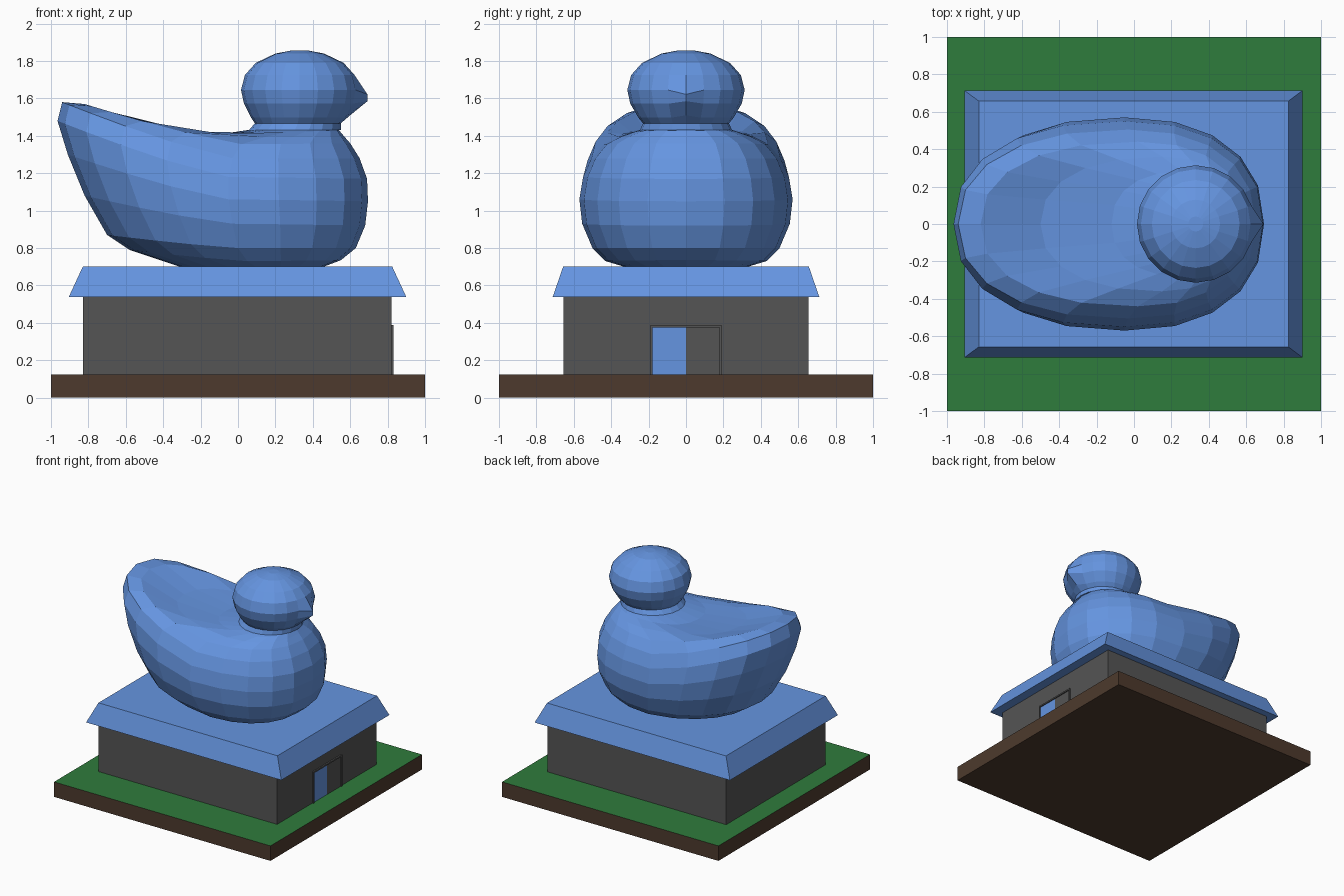
import bpy, bmesh, math

if "Cube" in bpy.data.objects:
    bpy.data.objects.remove(bpy.data.objects["Cube"])


def material(name, rgb):
    m = bpy.data.materials.new(name)
    m.diffuse_color = (*rgb, 1)
    m.use_nodes = True
    m.node_tree.nodes["Principled BSDF"].inputs["Base Color"].default_value = m.diffuse_color
    return m


BLUE = material("blue", (0.13, 0.30, 0.75))
GREEN = material("grass_green", (0.028, 0.20, 0.045))
BROWN = material("soil_brown", (0.075, 0.042, 0.026))
GREY = material("dark_grey", (0.09, 0.09, 0.09))


def finish(name, bm, *mats):
    bmesh.ops.recalc_face_normals(bm, faces=bm.faces)
    me = bpy.data.meshes.new(name)
    bm.to_mesh(me)
    bm.free()
    for m in mats:
        me.materials.append(m)
    ob = bpy.data.objects.new(name, me)
    bpy.context.collection.objects.link(ob)
    return ob


def loft(bm, rings):
    """Skin closed loops of points and cap both ends."""
    loops = [[bm.verts.new(p) for p in r] for r in rings]
    for a, b in zip(loops, loops[1:]):
        for i in range(len(a)):
            j = (i + 1) % len(a)
            bm.faces.new((a[i], a[j], b[j], b[i]))
    bm.faces.new(loops[0][::-1])
    bm.faces.new(loops[-1])
    return loops


def rect(x0, x1, y0, y1, z):
    return [(x0, y0, z), (x1, y0, z), (x1, y1, z), (x0, y1, z)]


def block(name, x, y, z, *mats):
    bm = bmesh.new()
    loft(bm, [rect(*x, *y, z[0]), rect(*x, *y, z[1])])
    return finish(name, bm, *mats)


# Ground slab: brown sides, grass on top
slab = block("ground_slab", (-1, 1), (-1, 1), (0, 0.125), BROWN, GREEN)
for f in slab.data.polygons:
    if f.normal.z > 0.5:
        f.material_index = 1

# Building walls and sloped-edge roof
block("walls", (-0.83, 0.82), (-0.655, 0.655), (0.125, 0.545), GREY)
bm = bmesh.new()
loft(bm, [rect(-0.905, 0.9, -0.713, 0.713, 0.538),
          rect(-0.83, 0.825, -0.657, 0.657, 0.70)])
finish("roof", bm, BLUE)

# Doorway: thin frame with one blue and one grey leaf
for side, leaf_mat in ((-1, BLUE), (1, GREY)):
    tag = "left" if side < 0 else "right"
    block("door_jamb_" + tag, (0.81, 0.832), sorted((side * 0.178, side * 0.19)),
          (0.125, 0.376), GREY)
    block("door_leaf_" + tag, (0.81, 0.823), sorted((0, side * 0.178)),
          (0.125, 0.376), leaf_mat)
block("door_lintel", (0.81, 0.832), (-0.19, 0.19), (0.376, 0.388), GREY)

# Bird: rings run level at the breast and tilt up toward the tail
SEG = 20


def bird_ring(xf, zf, xw, w, zw, xb, zb, n=2.3):
    pts = []
    for i in range(SEG):
        a = 2 * math.pi * i / SEG
        c, s = math.cos(a), math.sin(a)
        u = abs(c) ** (2 / n)
        y = math.copysign(abs(s) ** (2 / n), s) * w
        xe, ze = (xf, zf) if c > 0 else (xb, zb)
        pts.append((xw + (xe - xw) * u, y, zw + (ze - zw) * u ** 1.2))
    return pts


# front x, front z, widest x, half width, widest z, back x, back z
body = [
    (0.45, 0.697, 0.10, 0.32, 0.697, -0.30, 0.697),
    (0.55, 0.735, 0.05, 0.43, 0.73, -0.58, 0.79),
    (0.63, 0.80, 0.00, 0.50, 0.80, -0.70, 0.87),
    (0.68, 0.92, -0.03, 0.555, 0.93, -0.82, 1.08),
    (0.695, 1.05, -0.05, 0.57, 1.06, -0.91, 1.30),
    (0.69, 1.17, -0.05, 0.55, 1.18, -0.965, 1.48),
    (0.65, 1.28, -0.03, 0.505, 1.28, -0.94, 1.58),
    (0.60, 1.36, 0.02, 0.44, 1.355, -0.82, 1.57),
    (0.565, 1.40, 0.15, 0.36, 1.395, -0.50, 1.445),
    (0.54, 1.43, 0.26, 0.28, 1.42, -0.12, 1.405),
]
rings = [bird_ring(*b) for b in body]

# Neck and head: round rings (centre x, radius, height)
head = [(0.305, 0.245, 1.432), (0.32, 0.23, 1.467), (0.325, 0.255, 1.497),
        (0.33, 0.298, 1.572), (0.33, 0.314, 1.645), (0.33, 0.293, 1.725),
        (0.33, 0.235, 1.79), (0.33, 0.13, 1.84), (0.33, 0.04, 1.857)]
rings += [bird_ring(cx + r, z, cx, r, z, cx - r, z, 2) for cx, r, z in head]

bm = bmesh.new()
loops = loft(bm, rings)
# Beak: pull the front points of the middle head rings forward
k = len(body)
for ring, x, z in ((2, 0.60, 1.51), (3, 0.692, 1.585), (4, 0.692, 1.622)):
    v = loops[k + ring][0]
    v.co.x, v.co.z = x, z
finish("bird_statue", bm, BLUE)
